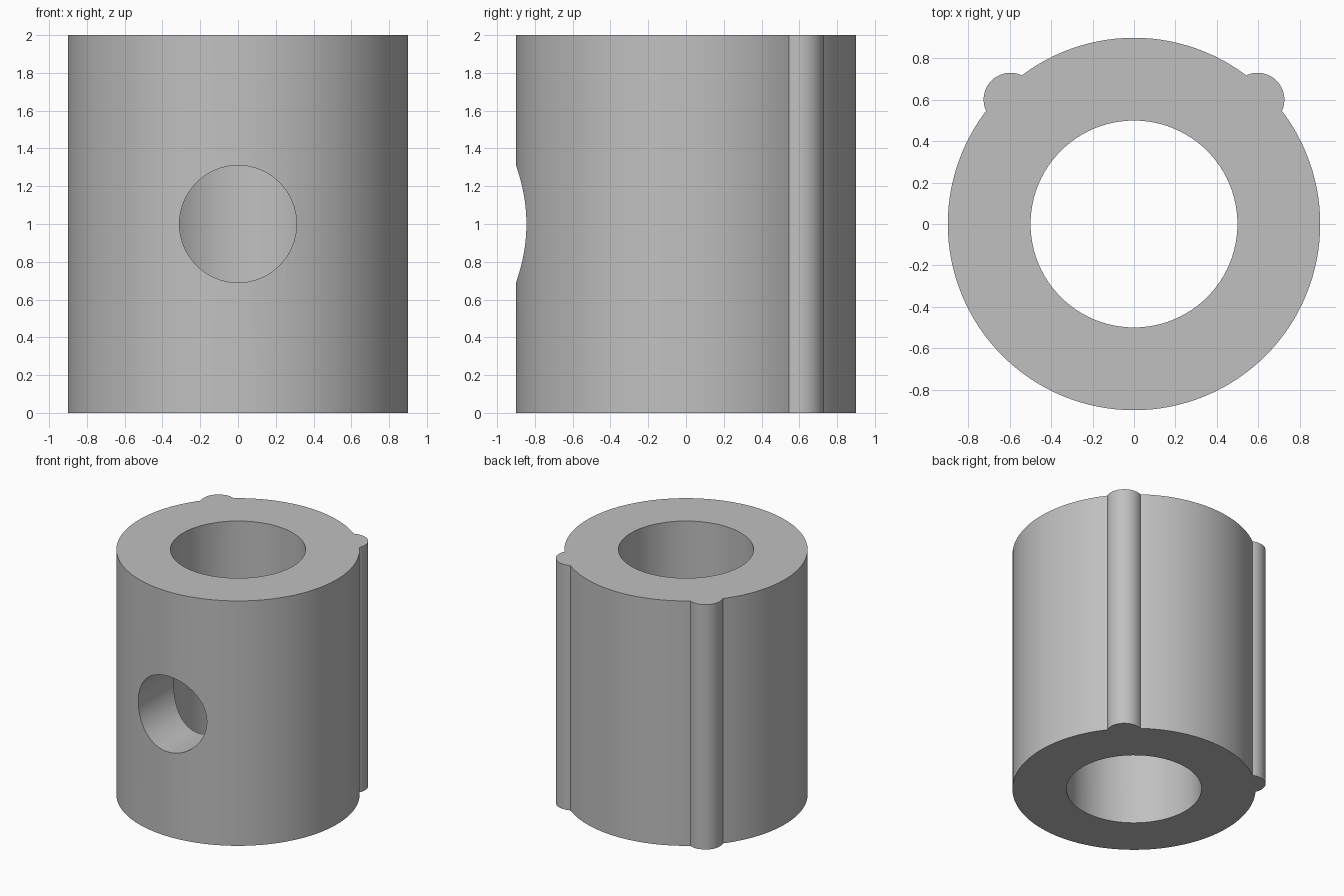
import bpy
import math

cube = bpy.data.objects.get("Cube")
if cube:
    bpy.data.objects.remove(cube, do_unlink=True)

HEIGHT = 2.0
OUTER, BORE = 0.9, 0.5
HOLE = 0.31
RIB, RIB_X, RIB_Y = 0.13, 0.597, 0.601

grey = bpy.data.materials.new("plain grey")
grey.use_nodes = True
colour = (0.53, 0.53, 0.53, 1)
grey.diffuse_color = colour
grey.node_tree.nodes["Principled BSDF"].inputs["Base Color"].default_value = colour


def cylinder(name, radius, depth, location, sides, rotation=(0, 0, 0)):
    bpy.ops.mesh.primitive_cylinder_add(
        vertices=sides, radius=radius, depth=depth,
        location=location, rotation=rotation)
    obj = bpy.context.object
    obj.name = name
    obj.data.materials.append(grey)
    return obj


def combine(target, tool, operation):
    mod = target.modifiers.new(tool.name, 'BOOLEAN')
    mod.operation = operation
    mod.solver = 'EXACT'
    mod.object = tool
    bpy.ops.object.select_all(action='DESELECT')
    target.select_set(True)
    bpy.context.view_layer.objects.active = target
    bpy.ops.object.modifier_apply(modifier=mod.name)
    bpy.data.objects.remove(tool, do_unlink=True)


# Thick sleeve
middle = HEIGHT / 2
sleeve = cylinder("sleeve", OUTER, HEIGHT, (0, 0, middle), 128)

# Two rounded ribs along the back
for side, name in ((1, "left_rib"), (-1, "right_rib")):
    rib = cylinder(name, RIB, HEIGHT, (side * RIB_X, RIB_Y, middle), 48)
    combine(sleeve, rib, 'UNION')

# Vertical bore through the centre
combine(sleeve, cylinder("bore", BORE, HEIGHT * 2, (0, 0, middle), 96), 'DIFFERENCE')

# Round hole through the front wall only
hole = cylinder("front_hole", HOLE, 1.2, (0, -0.7, middle), 64, (math.pi / 2, 0, 0))
combine(sleeve, hole, 'DIFFERENCE')

# Smooth walls with sharp rims
sleeve.select_set(True)
bpy.context.view_layer.objects.active = sleeve
bpy.ops.object.shade_smooth_by_angle(angle=math.radians(30))
